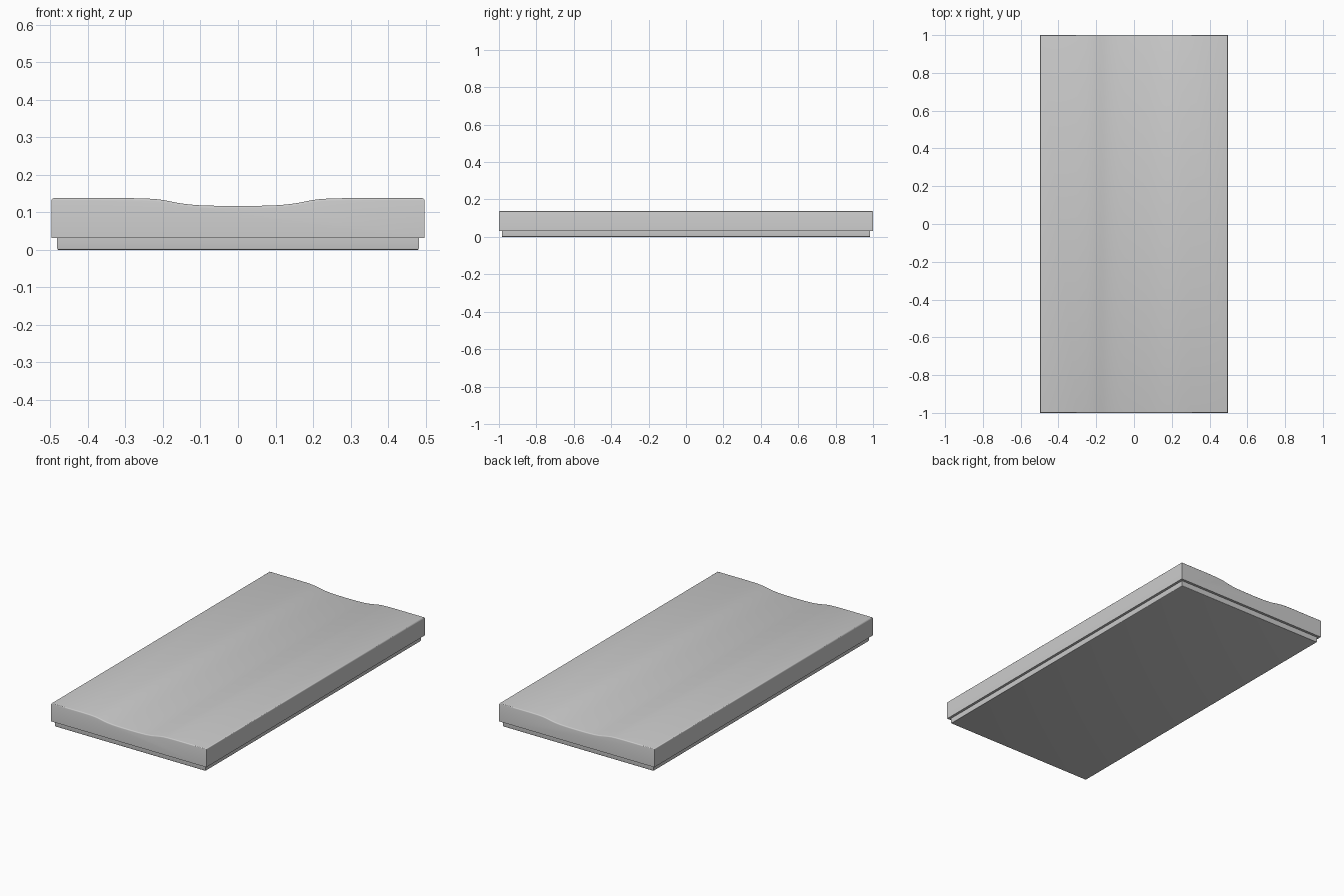
import bpy, bmesh

if "Cube" in bpy.data.objects:
    bpy.data.objects.remove(bpy.data.objects["Cube"])

# Right half of the slab's top contour: flat shoulders, shallow central groove
HALF_TOP = [(0.497, 0.138), (0.30, 0.138), (0.25, 0.1372), (0.22, 0.1355), (0.20, 0.133),
            (0.18, 0.1292), (0.16, 0.1252), (0.14, 0.1222), (0.11, 0.1192),
            (0.08, 0.118), (0.05, 0.1173)]


def extruded_block(name, profile, half_y, radius, rounded):
    """Extrude an xz profile along y and round the sharp edges chosen by `rounded`."""
    bm = bmesh.new()
    face = bm.faces.new([bm.verts.new((x, -half_y, z)) for x, z in profile])
    ext = bmesh.ops.extrude_face_region(bm, geom=[face])
    moved = [g for g in ext["geom"] if isinstance(g, bmesh.types.BMVert)]
    bmesh.ops.translate(bm, verts=moved, vec=(0, 2 * half_y, 0))
    bmesh.ops.recalc_face_normals(bm, faces=bm.faces)
    edges = [e for e in bm.edges if e.calc_face_angle(0) > 0.7
             and all(rounded(v.co) for v in e.verts)]
    bmesh.ops.bevel(bm, geom=edges, offset=radius, segments=3, profile=0.5,
                    affect='EDGES', clamp_overlap=True)
    mesh = bpy.data.meshes.new(name)
    bm.to_mesh(mesh)
    bm.free()
    obj = bpy.data.objects.new(name, mesh)
    bpy.context.collection.objects.link(obj)
    bpy.ops.object.select_all(action='DESELECT')
    obj.select_set(True)
    bpy.context.view_layer.objects.active = obj
    bpy.ops.object.shade_smooth_by_angle(angle=0.6)
    return obj


# Recessed base plate
w = 0.482
extruded_block("base_plate", [(-w, 0), (w, 0), (w, 0.034), (-w, 0.034)], 0.985, 0.004,
               lambda co: co.z < 0.01)

# Top slab with the groove running front to back
top = HALF_TOP + [(0, 0.117)] + [(-x, z) for x, z in reversed(HALF_TOP)]
extruded_block("grooved_slab", [(-0.497, 0.032), (0.497, 0.032)] + top, 1.0, 0.006,
               lambda co: co.z > 0.1)
